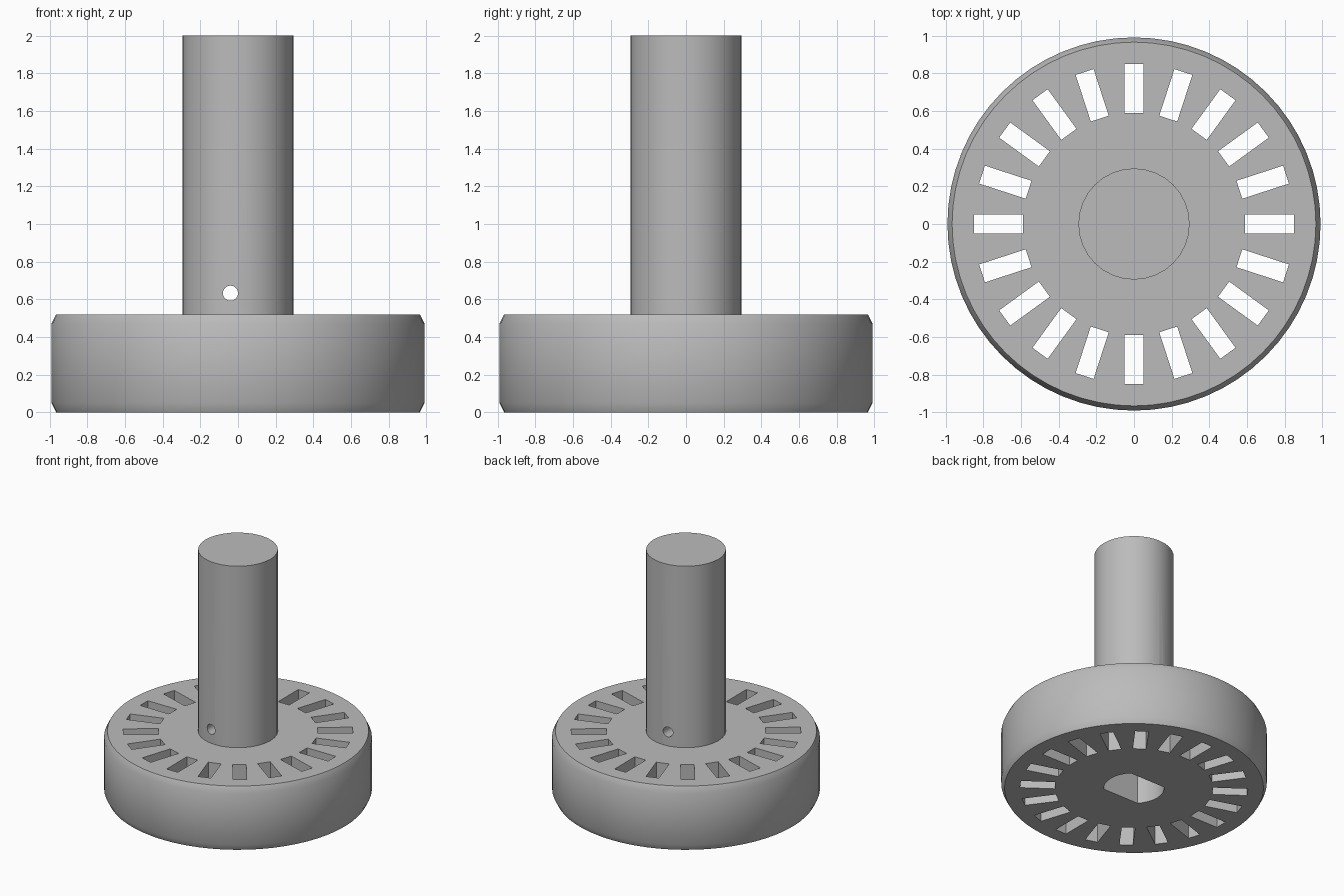
import bpy, bmesh
from math import pi, radians
from mathutils import Matrix

if "Cube" in bpy.data.objects:
    bpy.data.objects.remove(bpy.data.objects["Cube"])

DISC_R, DISC_H, SHAFT_R, TOP = 0.99, 0.52, 0.295, 2.0
SLOTS, SLOT_MID, SLOT_LEN, SLOT_W = 20, 0.718, 0.26, 0.1
BORE_R, BORE_FLAT, BORE_DEPTH = 0.225, 0.155, 0.75

grey = bpy.data.materials.new("plain grey")
grey.use_nodes = True
grey.diffuse_color = (0.5, 0.5, 0.5, 1)
grey.node_tree.nodes["Principled BSDF"].inputs["Base Color"].default_value = (0.5, 0.5, 0.5, 1)


def make(name, bm, helper=False):
    bmesh.ops.recalc_face_normals(bm, faces=bm.faces)
    mesh = bpy.data.meshes.new(name)
    bm.to_mesh(mesh)
    bm.free()
    mesh.materials.append(grey)
    obj = bpy.data.objects.new(name, mesh)
    bpy.context.collection.objects.link(obj)
    obj.hide_render = helper
    return obj


def cylinder(bm, radius, z0, z1, sides):
    place = Matrix.Translation((0, 0, (z0 + z1) / 2))
    return bmesh.ops.create_cone(bm, cap_ends=True, segments=sides, radius1=radius,
                                 radius2=radius, depth=z1 - z0, matrix=place)["verts"]


def combine(obj, other, operation):
    mod = obj.modifiers.new(other.name, 'BOOLEAN')
    mod.operation, mod.object, mod.solver = operation, other, 'EXACT'
    bpy.context.view_layer.objects.active = obj
    bpy.ops.object.modifier_apply(modifier=mod.name)
    bpy.data.objects.remove(other)


# Disc with chamfered rims: rings pulled in at top and bottom
bm = bmesh.new()
cylinder(bm, DISC_R, 0, DISC_H, 64)
for z in (0.05, DISC_H - 0.05):
    bmesh.ops.bisect_plane(bm, geom=bm.verts[:] + bm.edges[:] + bm.faces[:],
                           plane_co=(0, 0, z), plane_no=(0, 0, 1))
for v in bm.verts:
    if v.co.z < 0.01 or v.co.z > DISC_H - 0.01:
        v.co.xy *= 0.975
wheel = make("slotted_wheel", bm)

# Shaft, sunk into the disc and merged with it
bm = bmesh.new()
cylinder(bm, SHAFT_R, 0.2, TOP, 32)
combine(wheel, make("shaft", bm, True), 'UNION')

# Ring of radial slots
bm = bmesh.new()
for i in range(SLOTS):
    bmesh.ops.create_cube(bm, size=1, matrix=Matrix.Rotation(2 * pi * i / SLOTS, 4, 'Z')
                          @ Matrix.Translation((SLOT_MID, 0, DISC_H / 2))
                          @ Matrix.Diagonal((SLOT_LEN, SLOT_W, 1, 1)))
combine(wheel, make("slot_cutter", bm, True), 'DIFFERENCE')

# Blind bore with two flats, open at the underside
bm = bmesh.new()
cylinder(bm, BORE_R, -0.2, BORE_DEPTH, 32)
for side in (-1, 1):
    cut = bmesh.ops.bisect_plane(bm, geom=bm.verts[:] + bm.edges[:] + bm.faces[:],
                                 plane_co=(0, side * BORE_FLAT, 0),
                                 plane_no=(0, side, 0), clear_outer=True)
    bmesh.ops.contextual_create(bm, geom=[e for e in cut["geom_cut"]
                                          if isinstance(e, bmesh.types.BMEdge)])
combine(wheel, make("bore_cutter", bm, True), 'DIFFERENCE')

# Pin hole through the shaft, front to back
bm = bmesh.new()
verts = cylinder(bm, 0.04, -0.6, 0.6, 24)
bmesh.ops.transform(bm, verts=verts, matrix=Matrix.Translation((-0.04, 0, 0.633))
                    @ Matrix.Rotation(pi / 2, 4, 'X'))
combine(wheel, make("pin_hole_cutter", bm, True), 'DIFFERENCE')

# Smooth round sides, crisp rims and slots
bpy.ops.object.select_all(action='DESELECT')
wheel.select_set(True)
bpy.context.view_layer.objects.active = wheel
bpy.ops.object.shade_smooth_by_angle(angle=radians(32))
